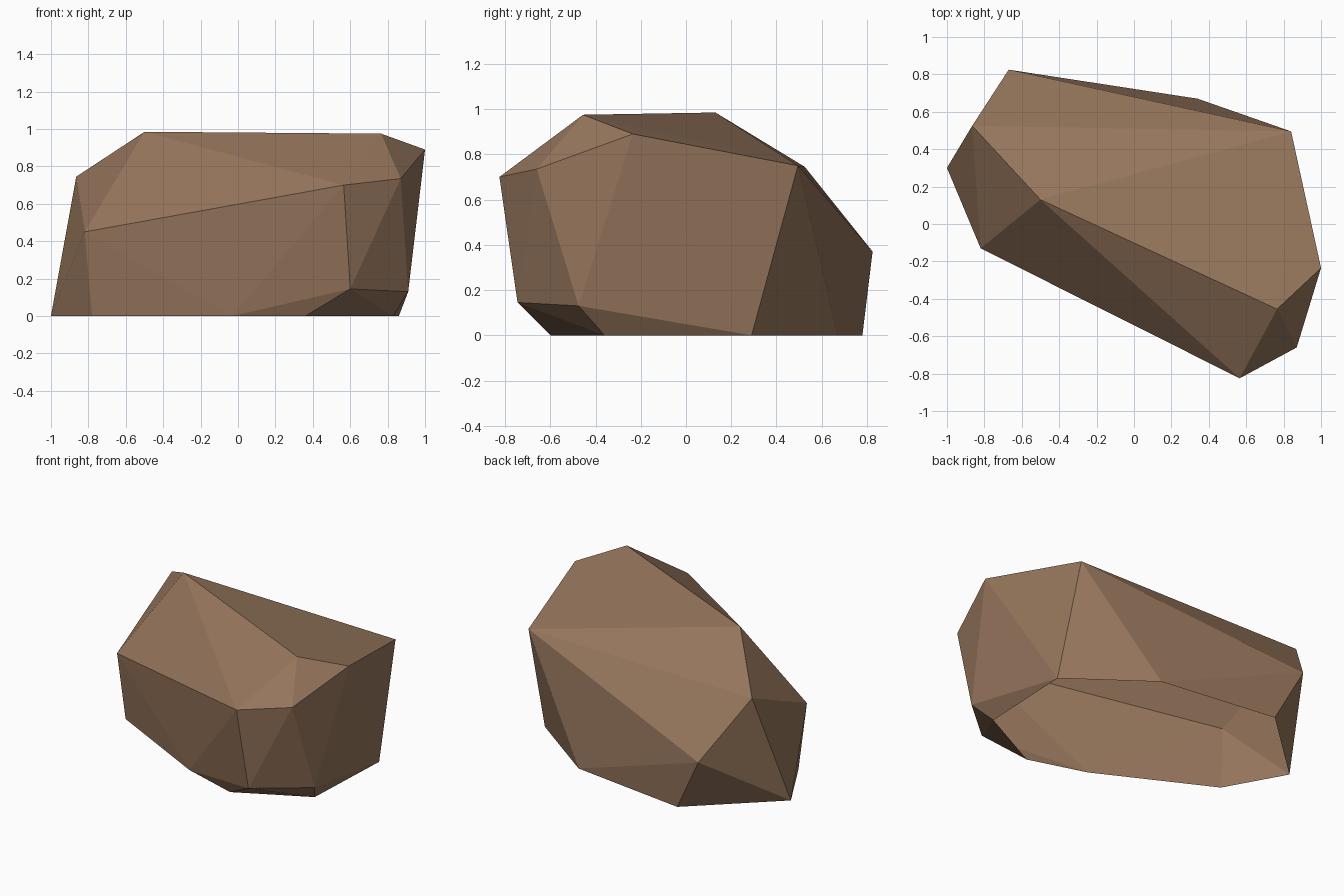
import bpy, bmesh

if "Cube" in bpy.data.objects:
    bpy.data.objects.remove(bpy.data.objects["Cube"])

# Rings of corner points of the boulder, from the ground upward
ground = [(-1.0, .30), (-.78, -.095), (-.03, -.48), (.36, -.60),
          (.83, -.36), (.86, .29), (.34, .67), (-.48, .78)]
middle = [(.60, -.745, .145), (.91, -.475, .13), (-.67, .825, .37), (-.82, -.13, .45)]
shoulder = [(.565, -.825, .70), (.87, -.66, .735), (.84, .495, .75), (-.865, .525, .745)]
crown = [(1.0, -.235, .89), (.765, -.455, .975), (-.50, .13, .985)]

# Faceted boulder: convex skin over the corner points
bm = bmesh.new()
for p in [(x, y, 0) for x, y in ground] + middle + shoulder + crown:
    bm.verts.new(p)
bmesh.ops.convex_hull(bm, input=bm.verts[:])

# Open underside: remove the flat faces on the ground
base = [f for f in bm.faces if all(v.co.z < .001 for v in f.verts)]
bmesh.ops.delete(bm, geom=base, context='FACES')
bm.normal_update()

mesh = bpy.data.meshes.new("boulder")
bm.to_mesh(mesh)
bm.free()

# Single brown stone colour
stone = bpy.data.materials.new("brown_stone")
stone.diffuse_color = (.305, .181, .107, 1)
stone.use_nodes = True
stone.node_tree.nodes["Principled BSDF"].inputs["Base Color"].default_value = stone.diffuse_color
mesh.materials.append(stone)
boulder = bpy.data.objects.new("boulder", mesh)
bpy.context.collection.objects.link(boulder)
